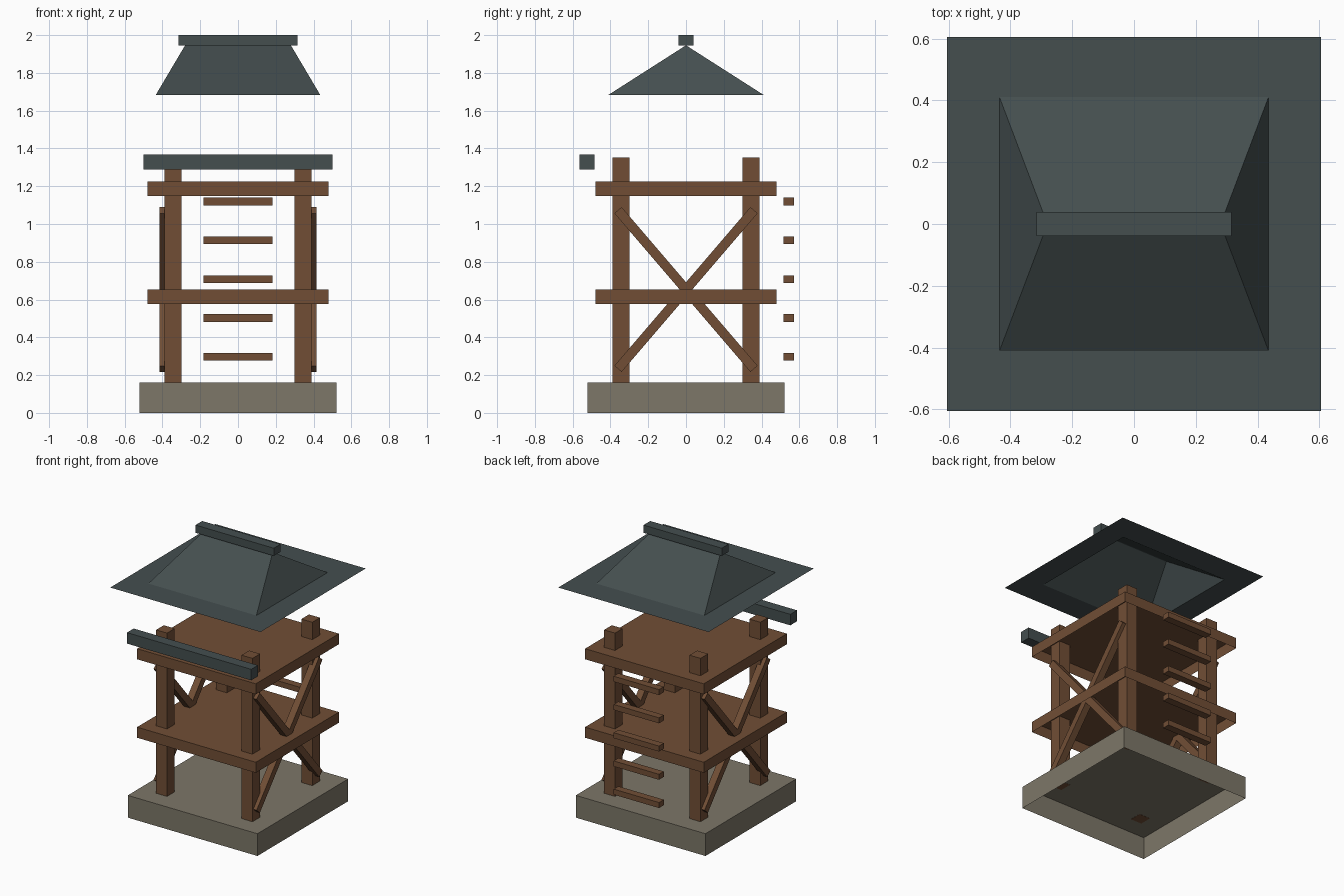
import bpy, bmesh, math
from mathutils import Matrix, Vector

if "Cube" in bpy.data.objects:
    bpy.data.objects.remove(bpy.data.objects["Cube"])


def material(name, rgb):
    m = bpy.data.materials.new(name)
    m.diffuse_color = (*rgb, 1)
    m.use_nodes = True
    m.node_tree.nodes["Principled BSDF"].inputs["Base Color"].default_value = m.diffuse_color
    return m


WOOD = material("brown wood", (0.165, 0.076, 0.036))
STONE = material("grey stone", (0.205, 0.184, 0.138))
SLATE = material("dark slate", (0.058, 0.077, 0.078))


def finish(name, bm, mat):
    me = bpy.data.meshes.new(name)
    bm.to_mesh(me)
    bm.free()
    me.materials.append(mat)
    ob = bpy.data.objects.new(name, me)
    bpy.context.collection.objects.link(ob)
    return ob


def box(name, center, size, mat, rot_x=0.0, open_bottom=False):
    bm = bmesh.new()
    bmesh.ops.create_cube(bm, size=1, matrix=Matrix.Translation(center)
                          @ Matrix.Rotation(rot_x, 4, 'X')
                          @ Matrix.Diagonal((*size, 1)))
    if open_bottom:
        bm.normal_update()
        low = [f for f in bm.faces if f.normal.z < -0.9]
        bmesh.ops.delete(bm, geom=low, context='FACES')
    return finish(name, bm, mat)


# Stone footing, hollow underneath
box("footing", (0, 0, 0.081), (1.044, 1.044, 0.162), STONE, open_bottom=True)

# Corner posts
for i, (sx, sy) in enumerate([(-1, -1), (1, -1), (1, 1), (-1, 1)]):
    box(f"post_{i + 1}", (sx * 0.344, sy * 0.344, 0.756), (0.088, 0.088, 1.19), WOOD)

# Two decks, hollow underneath
for name, z in (("lower_deck", 0.615), ("upper_deck", 1.186)):
    box(name, (0, 0, z), (0.956, 0.956, 0.077), WOOD, open_bottom=True)

# Crossed braces on the left and right sides
rise, run = 0.84, 0.72
for side, sx in (("left", -1), ("right", 1)):
    for k in (-1, 1):
        box(f"{side}_brace_{'rising' if k > 0 else 'falling'}",
            (sx * 0.39, 0, 0.653), (0.05, math.hypot(rise, run), 0.05), WOOD,
            rot_x=k * math.atan2(rise, run))

# Ladder rungs at the back
for i in range(5):
    box(f"rung_{i + 1}", (0, 0.544, 0.297 + i * 0.2055), (0.365, 0.055, 0.04), WOOD)

# Front rail
box("front_rail", (0, -0.524, 1.328), (1.0, 0.077, 0.08), SLATE)

# Hipped roof with a flat eave ring, open underneath
bm = bmesh.new()
corners = [(-1, -1), (1, -1), (1, 1), (-1, 1)]
eave = [bm.verts.new((x * 0.605, y * 0.605, 1.684)) for x, y in corners]
foot = [bm.verts.new((x * 0.435, y * 0.41, 1.684)) for x, y in corners]
left, right = [bm.verts.new((x, 0, 1.946)) for x in (-0.28, 0.28)]
for i in range(4):
    j = (i + 1) % 4
    bm.faces.new((eave[i], eave[j], foot[j], foot[i]))
bm.faces.new((foot[0], foot[1], right, left))
bm.faces.new((foot[1], foot[2], right))
bm.faces.new((foot[2], foot[3], left, right))
bm.faces.new((foot[3], foot[0], left))
finish("roof", bm, SLATE)

# Ridge beam
box("ridge_beam", (0, 0, 1.972), (0.63, 0.077, 0.056), SLATE)
